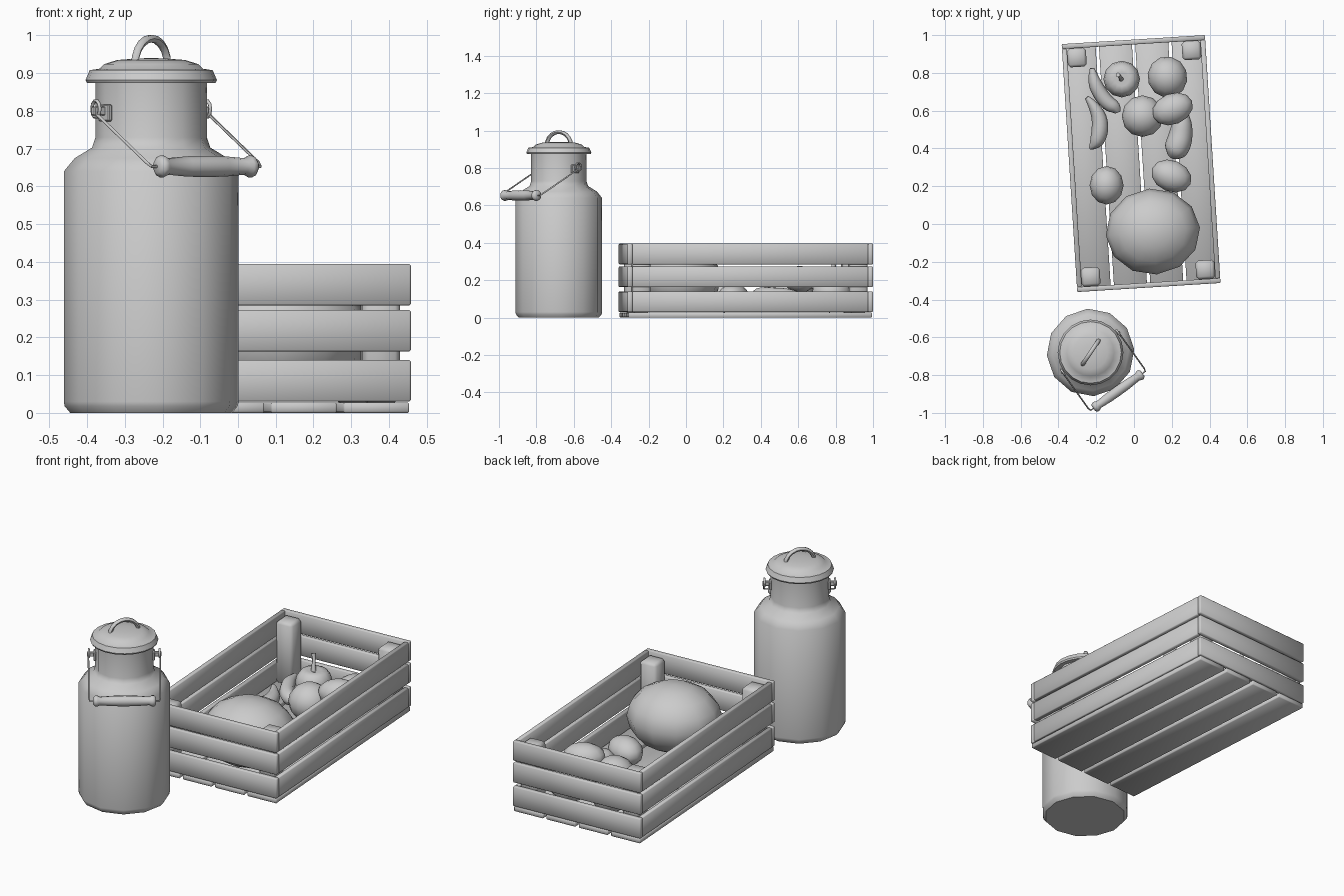
import bpy, bmesh, math
from mathutils import Matrix, Vector

if "Cube" in bpy.data.objects:
    bpy.data.objects.remove(bpy.data.objects["Cube"])

T = Matrix.Translation


def rot(deg, axis='Z'):
    return Matrix.Rotation(math.radians(deg), 4, axis)


def finish(name, bm, mat, angle=40):
    bmesh.ops.recalc_face_normals(bm, faces=bm.faces)
    me = bpy.data.meshes.new(name)
    bm.to_mesh(me)
    bm.free()
    ob = bpy.data.objects.new(name, me)
    bpy.context.collection.objects.link(ob)
    ob.matrix_world = mat
    smooth(ob, angle)
    return ob


def smooth(ob, angle):
    bpy.ops.object.select_all(action='DESELECT')
    ob.select_set(True)
    bpy.context.view_layer.objects.active = ob
    bpy.ops.object.shade_smooth_by_angle(angle=math.radians(angle))


def box(name, size, mat, bevel=0.0, angle=100):
    bm = bmesh.new()
    bmesh.ops.create_cube(bm, size=1, matrix=Matrix.Diagonal((*size, 1)))
    if bevel:
        bmesh.ops.bevel(bm, geom=bm.edges[:], offset=bevel, segments=1, affect='EDGES')
    return finish(name, bm, mat, angle)


def lathe(name, profile, sides, mat, angle=40):
    bm = bmesh.new()
    rings = []
    for r, z in profile:
        rings.append([bm.verts.new((r * math.cos(2 * math.pi * i / sides),
                                    r * math.sin(2 * math.pi * i / sides), z))
                      for i in range(sides)])
    for a, b in zip(rings, rings[1:]):
        for i in range(sides):
            j = (i + 1) % sides
            bm.faces.new((a[i], a[j], b[j], b[i]))
    bm.faces.new(rings[0])
    bm.faces.new(rings[-1])
    return finish(name, bm, mat, angle)


def tube(name, pts, radii, mat, res=1, curved=False):
    cu = bpy.data.curves.new(name, 'CURVE')
    cu.dimensions = '3D'
    cu.bevel_depth = 1
    cu.bevel_resolution = res
    cu.resolution_u = 3
    cu.use_fill_caps = True
    sp = cu.splines.new('NURBS' if curved else 'POLY')
    sp.points.add(len(pts) - 1)
    for p, co, r in zip(sp.points, pts, radii):
        p.co = (*co, 1)
        p.radius = r
    if curved:
        sp.use_endpoint_u = True
        sp.order_u = 3
    ob = bpy.data.objects.new(name, cu)
    bpy.context.collection.objects.link(ob)
    ob.matrix_world = mat
    bpy.ops.object.select_all(action='DESELECT')
    ob.select_set(True)
    bpy.context.view_layer.objects.active = ob
    bpy.ops.object.convert(target='MESH')
    smooth(bpy.context.object, 60)


def ball(name, loc, radii, turn=0, tilt=0, dimple=0.0):
    bm = bmesh.new()
    bmesh.ops.create_uvsphere(bm, u_segments=12, v_segments=8, radius=1)
    for v in bm.verts:
        d = math.hypot(v.co.x, v.co.y)
        if dimple and v.co.z > 0:
            v.co.z -= dimple * max(0, 1 - d / 0.75)
        v.co = Vector((v.co.x * radii[0], v.co.y * radii[1], v.co.z * radii[2]))
    return finish(name, bm, T(loc) @ rot(turn) @ rot(tilt, 'Y'), 100)


# Milk can body, lid and lid handle
can = T((-0.23, -0.68, 0))
lathe("can_body", [(.215, 0), (.23, .018), (.232, .03), (.232, .64), (.203, .675),
                   (.157, .703), (.148, .73), (.148, .88)], 12, can @ rot(4))
lathe("can_lid", [(.17, .874), (.174, .882), (.163, .908), (.137, .912),
                  (.125, .924), (.09, .935), (.04, .939), (.01, .94)], 20, can)
arch = [(.078 * math.cos(math.pi * i / 10), 0, .92 + .072 * math.sin(math.pi * i / 10))
        for i in range(11)]
tube("lid_handle", arch, [.011] * 11, can @ rot(56))

# Bail: local x along the grip, local -y outwards
bail = can @ rot(35.5)
for s in (-1, 1):
    box("bail_plate", (.012, .05, .045), bail @ T((s * .15, 0, .795)), .003, 30)
    box("bail_lug", (.05, .016, .025), bail @ T((s * .165, 0, .8)), .003, 30)
    ring = [(s * .18, .018 * math.cos(math.pi * i / 5), .805 + .022 * math.sin(math.pi * i / 5))
            for i in range(11)]
    tube("bail_ring", ring, [.005] * 11, bail)
    wire = [(s * .182, 0, .795), (s * .182, -.235, .663), (s * .177, -.25, .653), (s * .14, -.25, .653)]
    tube("bail_wire", wire, [.004] * 4, bail)
lathe("bail_grip", [(.018, -.16), (.029, -.15), (.029, -.138), (.022, -.125), (.027, -.06),
                    (.028, 0), (.027, .06), (.022, .125), (.029, .138), (.029, .15), (.018, .16)],
      10, bail @ T((0, -.25, .653)) @ rot(90, 'Y'), 50)

# Crate: floor boards, wall slats and corner posts
W, L, TH = .76, 1.315, .026
crate = T((.0375, .32, 0)) @ rot(3.6)
for i in range(4):
    box("floor_board", (.175, L - .01, .028), crate @ T(((i - 1.5) * .1925, 0, .014)), .004)
for z in (.085, .218, .34):
    for s in (-1, 1):
        box("end_slat", (W, TH, .11), crate @ T((0, s * (L - TH) / 2, z)), .004)
        box("side_slat", (TH, L - 2 * TH, .11), crate @ T((s * (W - TH) / 2, 0, z)), .004)
for sx in (-1, 1):
    for sy in (-1, 1):
        box("corner_post", (.1, .1, .35),
            crate @ T((sx * (W / 2 - TH - .05), sy * (L / 2 - TH - .05), .203)), .014, 60)

# Round vegetables
ball("melon", (.1, -.04, .21), (.25, .228, .18), 5)
ball("bell_pepper", (-.065, .767, .128), (.097, .097, .1), dimple=.35)
tube("pepper_stem", [(-.068, .767, .18), (-.07, .77, .225), (-.078, .785, .26), (-.085, .79, .282)],
     [.016, .01, .009, .013], Matrix())
ball("tomato_back", (.177, .778, .13), (.105, .11, .1), 20)
ball("tomato_middle", (.045, .571, .13), (.11, .11, .1))
ball("potato_upper", (.204, .609, .205), (.112, .082, .072), 22)
ball("potato_lower", (.198, .254, .105), (.11, .083, .075), -22)
ball("onion", (-.145, .205, .118), (.09, .102, .09))

# Long curved vegetables
tube("eggplant", [(.25, .60, .11), (.255, .55, .11), (.25, .48, .1), (.235, .42, .1),
                  (.21, .375, .095), (.195, .355, .09)],
     [.03, .05, .062, .068, .06, .02], Matrix(), 3, True)
tube("long_pepper_front", [(-.25, .67, .1), (-.215, .63, .09), (-.18, .56, .08), (-.18, .48, .08),
                           (-.205, .42, .075), (-.235, .40, .07)],
     [.012, .028, .042, .045, .035, .008], Matrix(), 2, True)
tube("long_pepper_back", [(-.222, .825, .11), (-.215, .76, .1), (-.18, .69, .09), (-.14, .64, .085),
                          (-.095, .615, .08), (-.085, .59, .08)],
     [.012, .035, .04, .04, .035, .015], Matrix(), 2, True)
